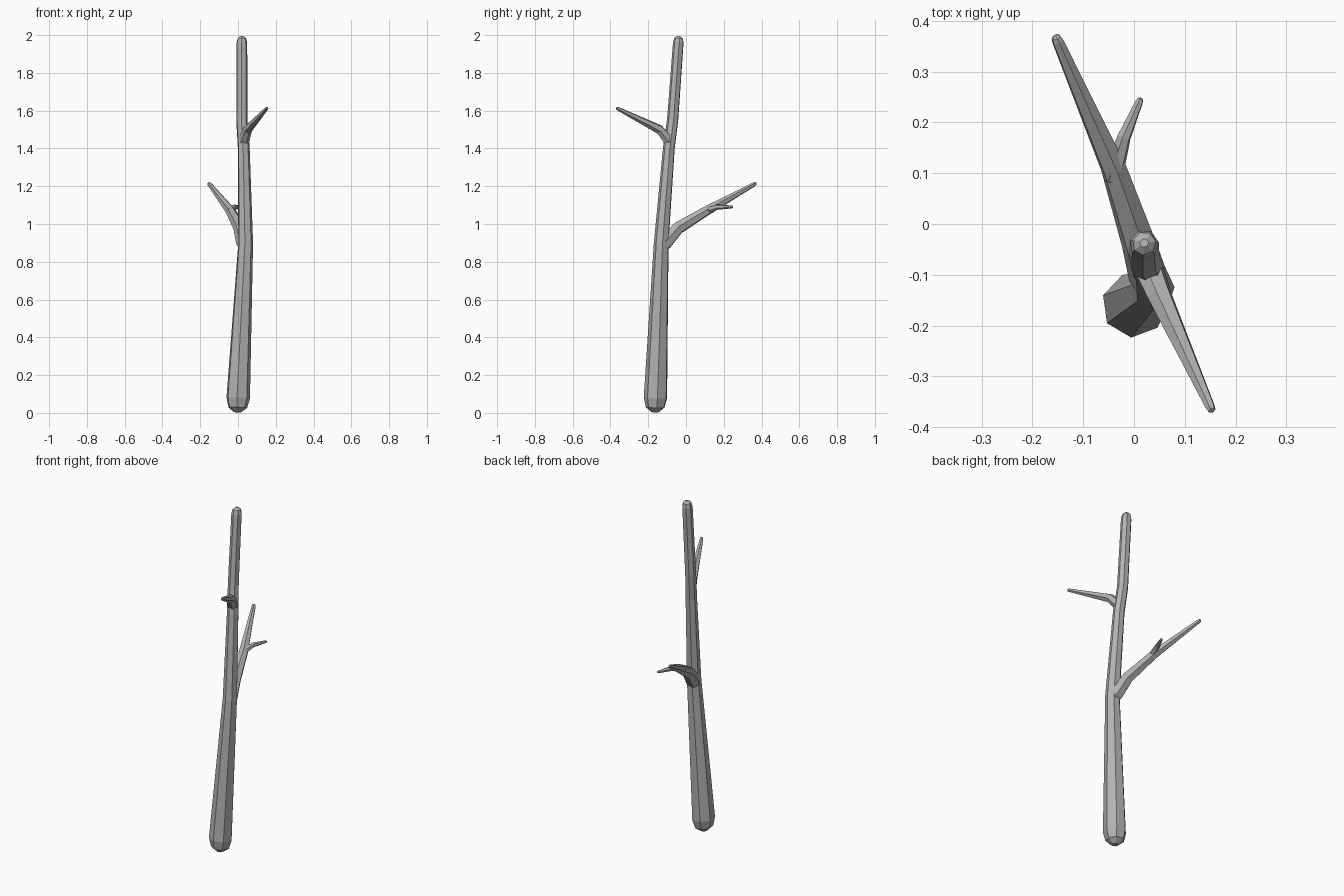
import bpy, bmesh, math
from mathutils import Vector

cube = bpy.data.objects.get("Cube")
if cube:
    bpy.data.objects.remove(cube, do_unlink=True)

bark = bpy.data.materials.new("grey_bark")
bark.use_nodes = True
grey = (0.45, 0.45, 0.45, 1)
bark.diffuse_color = grey
bark.node_tree.nodes["Principled BSDF"].inputs["Base Color"].default_value = grey


def blunt_end(end, inner, radius):
    """Return the two shrinking rings that round off a limb's end."""
    outward = (end - inner).normalized()
    shoulder = (end + outward * radius * 0.8, radius * 0.8)
    tip = (end + outward * radius * 1.2, radius * 0.3)
    return [shoulder, tip]


def limb_rings(points, thick, thin, ease):
    """Give each path point a radius that tapers along the limb's length."""
    travelled = [0.0]
    for before, after in zip(points, points[1:]):
        travelled.append(travelled[-1] + (after - before).length)
    rings = []
    for point, distance in zip(points, travelled):
        remaining = 1 - distance / travelled[-1]
        rings.append((point, thin + (thick - thin) * remaining ** ease))
    start = blunt_end(points[0], points[1], thick)
    finish = blunt_end(points[-1], points[-2], thin)
    return start[::-1] + rings + finish


def add_limb(name, path, thick, thin, sides=6, ease=1, phase=0):
    """Build a flat-faced, tapering limb along a path."""
    bm = bmesh.new()
    rings = limb_rings([Vector(point) for point in path], thick, thin, ease)
    centres = [centre for centre, radius in rings]
    loops = []
    for i, (centre, radius) in enumerate(rings):
        along = centres[min(i + 1, len(centres) - 1)] - centres[max(i - 1, 0)]
        turn = Vector((0, 0, 1)).rotation_difference(along)
        loop = []
        for k in range(sides):
            angle = phase + math.tau * k / sides
            spoke = Vector((math.cos(angle), math.sin(angle), 0)) * radius
            loop.append(bm.verts.new(centre + turn @ spoke))
        loops.append(loop)

    # Side walls between neighbouring rings, then the closing caps
    for low, high in zip(loops, loops[1:]):
        for k in range(sides):
            following = (k + 1) % sides
            bm.faces.new((low[k], low[following], high[following], high[k]))
    bm.faces.new(loops[0])
    bm.faces.new(loops[-1])
    bmesh.ops.recalc_face_normals(bm, faces=bm.faces)

    mesh = bpy.data.meshes.new(name)
    bm.to_mesh(mesh)
    bm.free()
    mesh.materials.append(bark)
    limb = bpy.data.objects.new(name, mesh)
    bpy.context.collection.objects.link(limb)


# Main stem, thick and blunt at the foot and slightly bent at the forks
stem_path = [(0, -0.16, 0.08), (0.04, -0.13, 0.9), (0.03, -0.09, 1.4),
             (0.02, -0.07, 1.55), (0.02, -0.04, 1.96)]
add_limb("main_stem", stem_path, thick=0.064, thin=0.029,
         sides=7, ease=2, phase=math.radians(8))

# Long branch reaching back and up from the middle of the stem
back_path = [(0.03, -0.11, 0.9), (0.01, -0.04, 0.98),
             (-0.04, 0.11, 1.07), (-0.15, 0.36, 1.21)]
add_limb("back_branch", back_path, thick=0.04, thin=0.012)

# Small side twig on the back branch
twig_path = [(-0.04, 0.1, 1.07), (-0.02, 0.17, 1.09), (0.01, 0.24, 1.09)]
add_limb("back_twig", twig_path, thick=0.02, thin=0.008)

# Short branch reaching forward near the top of the stem
front_path = [(0.03, -0.09, 1.44), (0.05, -0.14, 1.5), (0.15, -0.36, 1.61)]
add_limb("front_branch", front_path, thick=0.03, thin=0.01)
